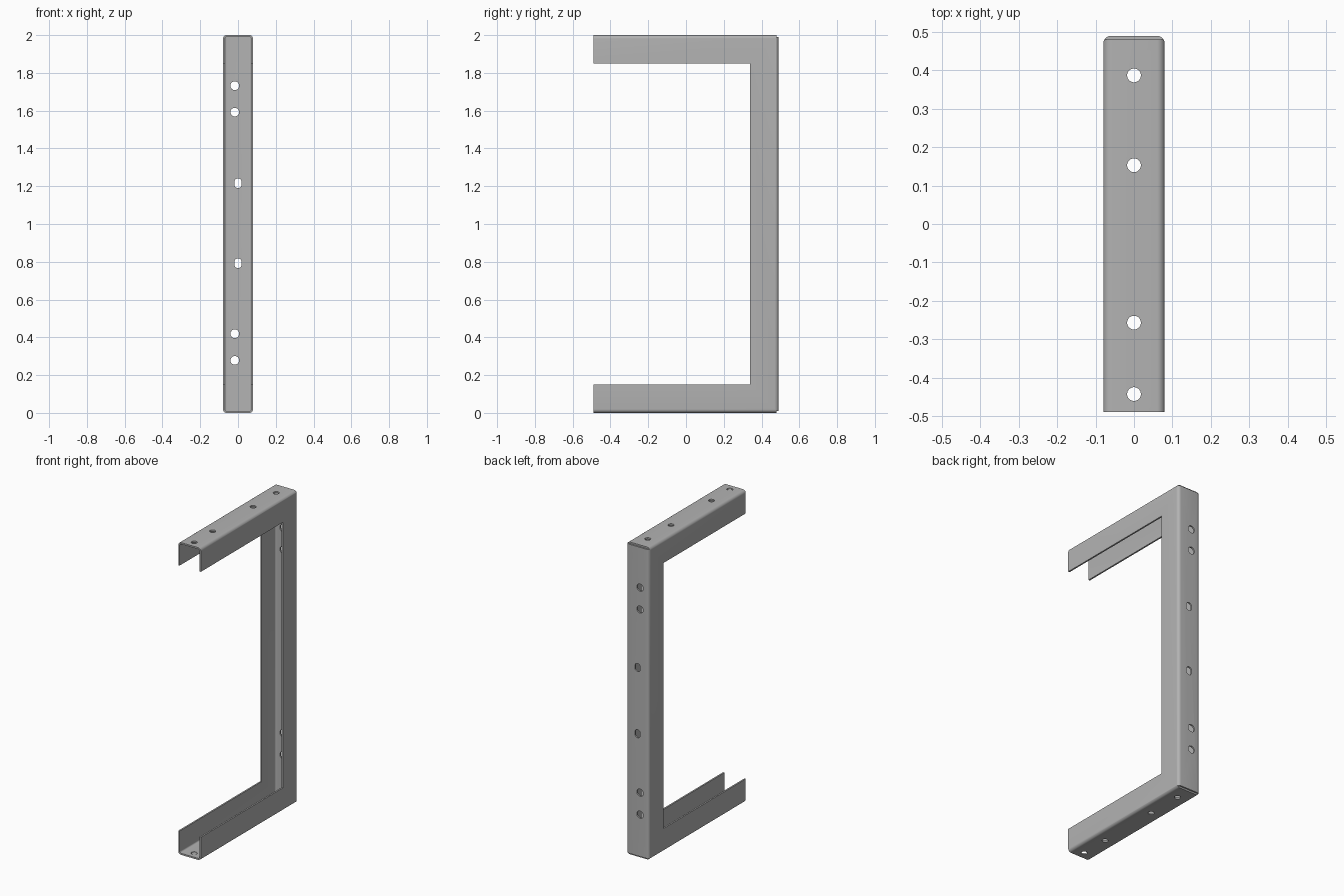
import bpy, bmesh, math
from mathutils import Vector

if "Cube" in bpy.data.objects:
    bpy.data.objects.remove(bpy.data.objects["Cube"])

W, D, T, R = 0.08, 0.15, 0.01, 0.02   # half width, channel depth, sheet, bend radius
Y, H = 0.49, 2.0                      # half length, height


def obj_from(bm, name):
    bmesh.ops.recalc_face_normals(bm, faces=bm.faces)
    me = bpy.data.meshes.new(name)
    bm.to_mesh(me)
    bm.free()
    ob = bpy.data.objects.new(name, me)
    bpy.context.collection.objects.link(ob)
    return ob


# U profile as (x, distance from the outer web face)
def half_bend(r):
    c = W - R
    return [(c + r * math.cos(a), R - r * math.sin(a))
            for a in (math.radians(15 * i) for i in range(7))]


def u_line(r, x):
    right = [(x, D)] + half_bend(r)
    return right + [(-px, d) for px, d in reversed(right)]


profile = u_line(R, W) + u_line(R - T, W - T)[::-1]


# C-shaped path with a small open notch where the webs meet
def path(d):
    m = max(d, T)
    half = [(-Y, H - d), (Y - m, H - d), (Y - m, H - m), (Y - d, H - m)]
    return half + [(y, H - z) for y, z in reversed(half)]


# Channel frame
bm = bmesh.new()
rows = [[bm.verts.new((x, y, z)) for y, z in path(d)] for x, d in profile]
n = len(rows)
for i in range(n):
    a, b = rows[i], rows[(i + 1) % n]
    for k in range(len(a) - 1):
        bm.faces.new((a[k], a[k + 1], b[k + 1], b[k]))
for k in (0, -1):
    bm.faces.new([r[k] for r in rows])
bmesh.ops.remove_doubles(bm, verts=bm.verts, dist=1e-5)
frame = obj_from(bm, "channel_frame")


# Hole cutters
cut = bmesh.new()


def hole(center, u, v, length, r, stretch=0.0, seg=24):
    c, u, v = Vector(center), Vector(u), Vector(v)
    axis = u.cross(v) * length / 2
    ends = []
    for s in (-1, 1):
        ring = []
        for i in range(seg):
            a = 2 * math.pi * (i + 0.5) / seg
            h = r * math.sin(a) + math.copysign(stretch, math.sin(a))
            ring.append(cut.verts.new(c + u * r * math.cos(a) + v * h + axis * s))
        ends.append(ring)
        cut.faces.new(ring)
    for i in range(seg):
        j = (i + 1) % seg
        cut.faces.new((ends[0][i], ends[0][j], ends[1][j], ends[1][i]))


for y in (0.387, 0.153, -0.257, -0.443):          # top and bottom webs
    for z in (0, H):
        hole((0, y, z), (1, 0, 0), (0, 1, 0), 0.08, 0.018)
for z in (1.732, 1.592, 0.419, 0.278):            # round holes in the back web
    hole((-0.017, Y, z), (1, 0, 0), (0, 0, 1), 0.08, 0.023)
for z in (1.216, 0.792):                          # slots in the back web
    hole((0, Y, z), (1, 0, 0), (0, 0, 1), 0.08, 0.019, 0.007)
cutter = obj_from(cut, "hole_cutter")
cutter.hide_render = True

mod = frame.modifiers.new("holes", 'BOOLEAN')
mod.operation = 'DIFFERENCE'
mod.solver = 'EXACT'
mod.object = cutter
bpy.context.view_layer.objects.active = frame
frame.select_set(True)
cutter.select_set(False)
bpy.ops.object.modifier_apply(modifier=mod.name)
bpy.data.objects.remove(cutter)

# Colour and shading
mat = bpy.data.materials.new("steel grey")
mat.diffuse_color = (0.45, 0.45, 0.45, 1)
mat.use_nodes = True
mat.node_tree.nodes["Principled BSDF"].inputs["Base Color"].default_value = mat.diffuse_color
frame.data.materials.clear()
frame.data.materials.append(mat)
bpy.ops.object.shade_smooth_by_angle(angle=math.radians(30))
